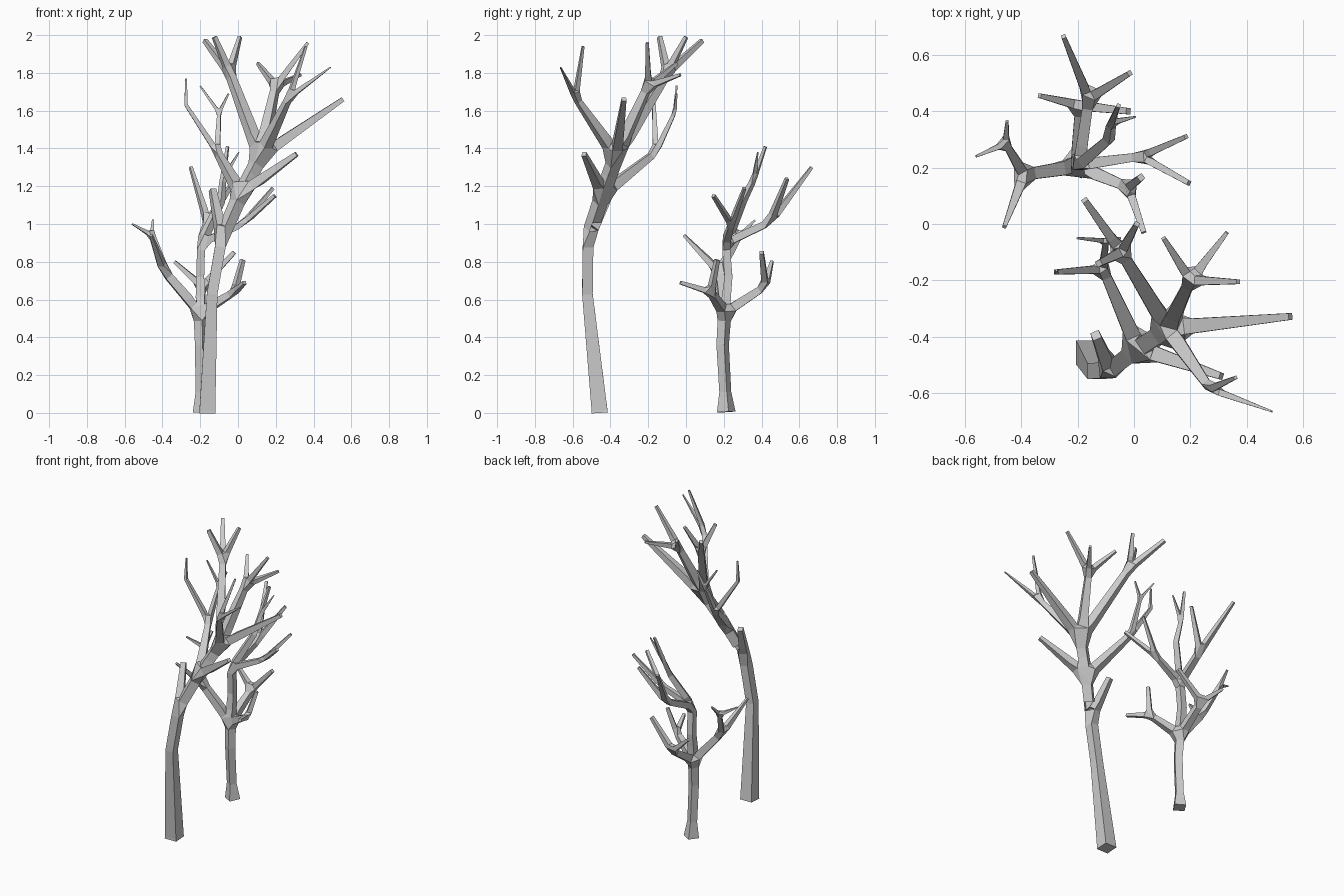
import bpy


class Tree:
    """Skeleton of nodes and limbs, fleshed out as four-sided branches."""

    def __init__(self, *base):
        self.points, self.radii, self.edges = [base[:3]], [base[3]], []

    def limb(self, start, *nodes):
        # each node is (x, y, z, half thickness); returns the last node's index
        for x, y, z, r in nodes:
            self.points.append((x, y, z))
            self.radii.append(r)
            self.edges.append((start, len(self.points) - 1))
            start = len(self.points) - 1
        return start

    def fork(self, start, *tips):
        for tip in tips:
            self.limb(start, tip)

    def build(self, name):
        mesh = bpy.data.meshes.new(name)
        mesh.from_pydata(self.points, self.edges, [])
        obj = bpy.data.objects.new(name, mesh)
        bpy.context.collection.objects.link(obj)
        skin = obj.modifiers.new("Skin", 'SKIN')
        skin.branch_smoothing = 0
        for v, r in zip(mesh.skin_vertices[0].data, self.radii):
            v.radius = (r, r)
        mesh.skin_vertices[0].data[0].use_root = True
        return obj


# Large tree: trunk, with a short upright foot that squares the base
t = Tree(-0.162, -0.457, 0, 0.043)
low = t.limb(0, (-0.162, -0.458, 0.015, 0.042), (-0.137, -0.522, 0.63, 0.028),
             (-0.085, -0.518, 0.93, 0.028))
mid = t.limb(low, (0.015, -0.44, 1.16, 0.03))
crown = t.limb(mid, (0.12, -0.37, 1.36, 0.03))
# stub and lower side branches
t.fork(low, (-0.135, -0.395, 1.18, 0.016))
t.fork(mid, (0.31, -0.54, 1.37, 0.012))
back = t.limb(mid, (-0.11, -0.16, 1.38, 0.016))
t.limb(back, (-0.275, -0.17, 1.63, 0.009), (-0.275, -0.165, 1.77, 0.004))
twig = t.limb(back, (-0.10, -0.06, 1.59, 0.009))
t.fork(twig, (-0.20, -0.05, 1.73, 0.004), (-0.05, -0.05, 1.69, 0.004))
# crown branches
tall = t.limb(crown, (-0.045, -0.10, 1.80, 0.019))
t.fork(tall, (0.01, 0.0, 1.99, 0.009), (-0.125, -0.14, 1.99, 0.011),
       (-0.175, 0.085, 1.97, 0.011))
right = t.limb(crown, (0.20, -0.20, 1.73, 0.018))
t.fork(right, (0.105, -0.05, 1.85, 0.008), (0.33, -0.03, 1.79, 0.007),
       (0.37, -0.205, 1.96, 0.008))
t.fork(crown, (0.555, -0.328, 1.66, 0.012))
front = t.limb(crown, (0.27, -0.585, 1.67, 0.014))
t.fork(front, (0.49, -0.665, 1.83, 0.003), (0.36, -0.545, 1.94, 0.006))
t.build("large_tree")

# Small tree: flared, slightly bent trunk
t = Tree(-0.19, 0.213, 0.005, 0.036)
low = t.limb(0, (-0.193, 0.208, 0.11, 0.023), (-0.195, 0.194, 0.36, 0.024),
             (-0.20, 0.205, 0.53, 0.026))
top = t.limb(low, (-0.20, 0.225, 0.72, 0.021), (-0.195, 0.21, 0.90, 0.021))
# lower branches: left, front right, back
left = t.limb(low, (-0.39, 0.175, 0.75, 0.020))
t.fork(left, (-0.46, -0.01, 0.94, 0.007))
tip = t.limb(left, (-0.455, 0.285, 0.94, 0.012))
t.fork(tip, (-0.56, 0.24, 1.0, 0.004), (-0.45, 0.365, 1.02, 0.005))
front = t.limb(low, (-0.02, 0.13, 0.64, 0.016))
t.fork(front, (0.035, -0.03, 0.69, 0.009), (0.025, 0.165, 0.81, 0.011))
back = t.limb(low, (-0.19, 0.42, 0.67, 0.018))
t.fork(back, (-0.335, 0.455, 0.80, 0.008), (-0.02, 0.40, 0.85, 0.011))
# upper branches: back, middle, right
back = t.limb(top, (-0.16, 0.445, 1.01, 0.018))
t.fork(back, (-0.25, 0.665, 1.30, 0.008), (-0.015, 0.535, 1.24, 0.009))
rise = t.limb(top, (-0.09, 0.30, 1.12, 0.016), (-0.08, 0.36, 1.24, 0.012))
t.fork(rise, (-0.055, 0.42, 1.41, 0.007), (0.005, 0.38, 1.38, 0.003))
right = t.limb(top, (0.025, 0.24, 1.0, 0.014))
t.fork(right, (0.185, 0.31, 1.19, 0.008), (0.195, 0.145, 1.15, 0.009))
t.build("small_tree")
